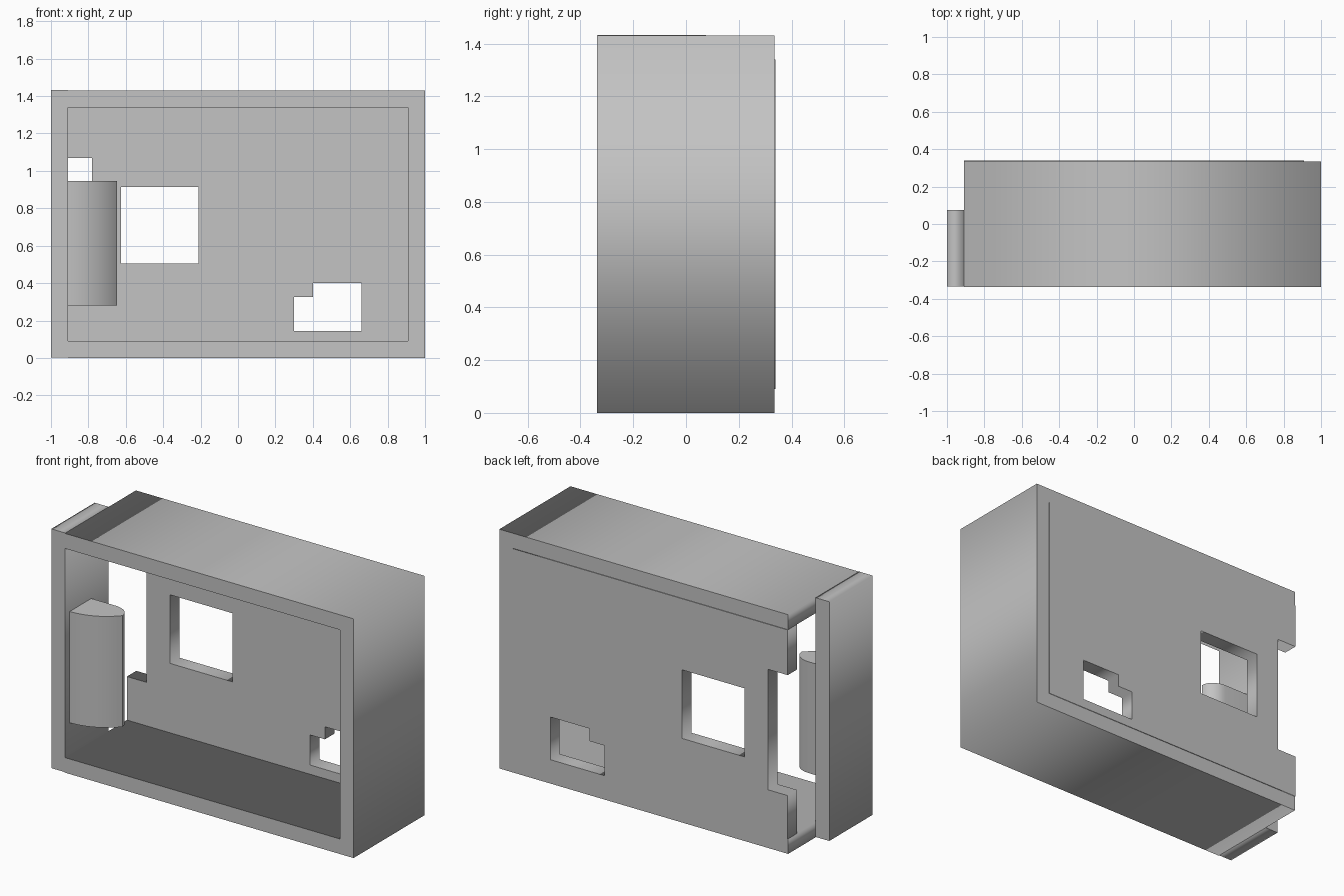
import bpy
from math import sin, cos, radians, pi

cube = bpy.data.objects.get("Cube")
if cube:
    bpy.data.objects.remove(cube, do_unlink=True)

grey = bpy.data.materials.new("plain_grey")
grey.use_nodes = True
grey.diffuse_color = (0.55, 0.55, 0.55, 1)
grey.node_tree.nodes["Principled BSDF"].inputs["Base Color"].default_value = (0.55, 0.55, 0.55, 1)


def rect(x0, x1, z0, z1):
    return [(x0, z0), (x1, z0), (x1, z1), (x0, z1)]


def slab(name, outlines, start, end, upright=True):
    """Extrude closed outlines (later ones are holes) from start to end,
    along y when upright, otherwise along z."""
    curve = bpy.data.curves.new(name, 'CURVE')
    curve.dimensions = '2D'
    curve.fill_mode = 'BOTH'
    curve.extrude = (end - start) / 2
    for outline in outlines:
        spline = curve.splines.new('POLY')
        spline.points.add(len(outline) - 1)
        for point, (u, v) in zip(spline.points, outline):
            point.co = (u, v, 0, 1)
        spline.use_cyclic_u = True
    obj = bpy.data.objects.new(name, curve)
    bpy.context.collection.objects.link(obj)
    middle = (start + end) / 2
    if upright:
        obj.rotation_euler.x = pi / 2
        obj.location.y = middle
    else:
        obj.location.z = middle
    curve.materials.append(grey)
    bpy.ops.object.select_all(action='DESELECT')
    obj.select_set(True)
    bpy.context.view_layer.objects.active = obj
    bpy.ops.object.convert(target='MESH')
    obj = bpy.context.object
    # weld the caps to the sides
    bpy.ops.object.mode_set(mode='EDIT')
    bpy.ops.mesh.select_all(action='SELECT')
    bpy.ops.mesh.remove_doubles(threshold=0.0005)
    bpy.ops.mesh.normals_make_consistent(inside=False)
    bpy.ops.object.mode_set(mode='OBJECT')
    return obj


FRONT, BACK, HEIGHT = -0.337, 0.335, 1.43
WALL, INNER = 0.09, 0.91

# Floor, ceiling and left wall in one piece, open towards the right
slab("outer_frame", [[
    (-INNER, 0), (1, 0), (1, HEIGHT), (-INNER, HEIGHT),
    (-INNER, HEIGHT - WALL), (INNER, HEIGHT - WALL), (INNER, WALL), (-INNER, WALL)]],
    FRONT, BACK)

# Shorter right wall, leaving a gap towards the back
slab("right_wall", [rect(-1, -INNER, 0.002, HEIGHT + 0.002)], FRONT + 0.002, 0.075)

# Back panel with a notched edge, a window and a stepped opening
panel = [(-INNER, WALL), (INNER, WALL), (INNER, HEIGHT - WALL), (-INNER, HEIGHT - WALL),
         (-INNER, 1.07), (-0.78, 1.07), (-0.78, 0.35), (-INNER, 0.35)]
window = rect(-0.625, -0.21, 0.505, 0.915)
stepped = [(0.30, 0.145), (0.66, 0.145), (0.66, 0.40), (0.40, 0.40), (0.40, 0.325), (0.30, 0.325)]
slab("back_panel", [panel, window, stepped], 0.25, BACK + 0.004)

# Rounded block on the inside of the right wall
sweep, radius = radians(49), 0.35
front_arc = [(-INNER + radius * sin(sweep * i / 12),
              -0.29 + radius * (1 - cos(sweep * i / 12))) for i in range(13)]
back_arc = [(-0.75 + 0.104 * cos(pi / 2 * i / 8),
             -0.17 + 0.084 * sin(pi / 2 * i / 8)) for i in range(1, 9)]
slab("rounded_block", [front_arc + back_arc + [(-INNER, -0.086)]], 0.28, 0.945, upright=False)
bpy.ops.object.shade_smooth_by_angle(angle=radians(25))
